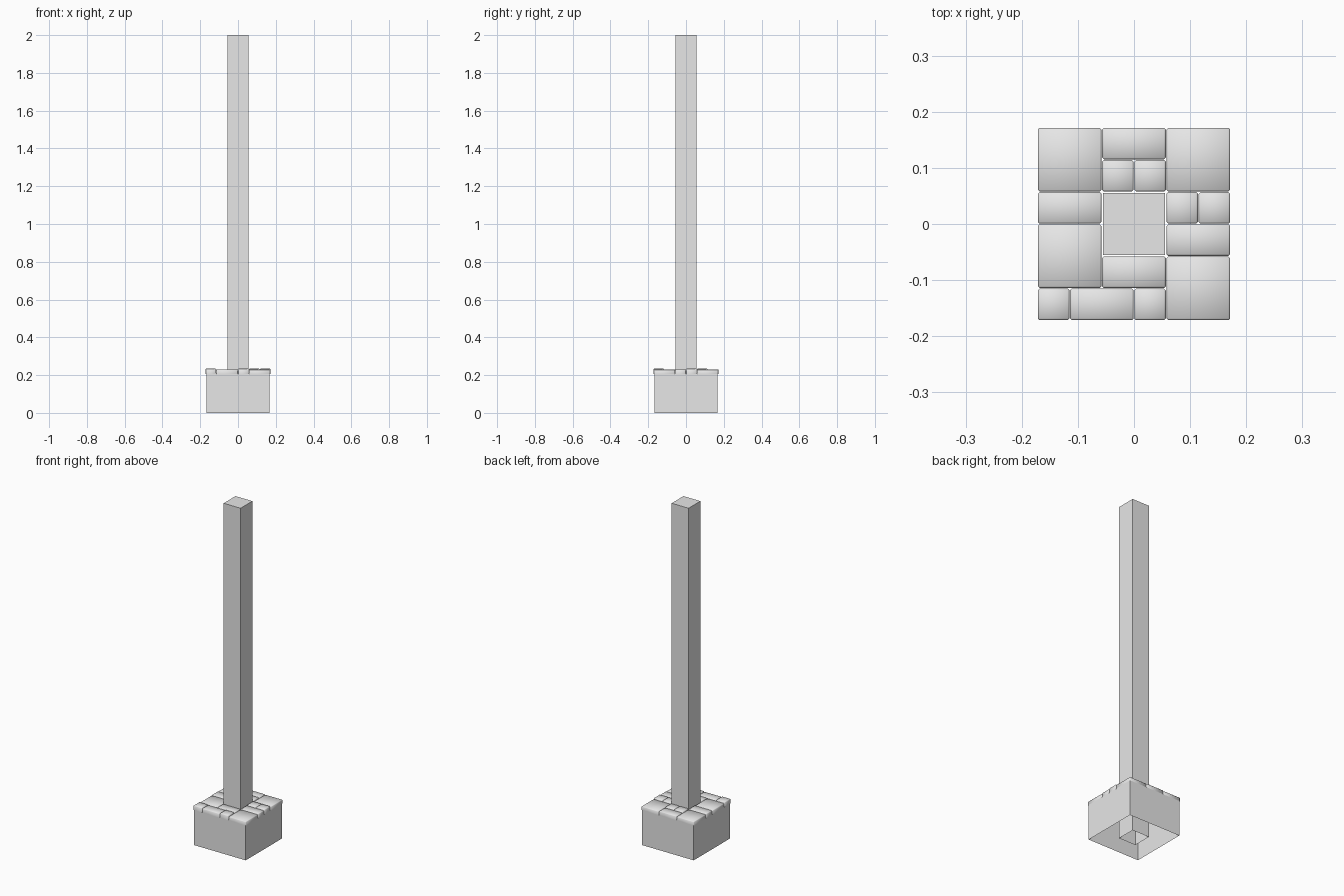
import bpy, bmesh

cube = bpy.data.objects.get("Cube")
if cube:
    bpy.data.objects.remove(cube, do_unlink=True)

stone = bpy.data.materials.new("light_grey_stone")
stone.use_nodes = True
GREY = (0.8, 0.8, 0.8, 1)
stone.diffuse_color = GREY
stone.node_tree.nodes["Principled BSDF"].inputs["Base Color"].default_value = GREY


def block(name, x0, x1, y0, y1, z0, z1, bevel=0, open_top=False):
    """Box shell with an open underside and optional worn edges."""
    bm = bmesh.new()
    bmesh.ops.create_cube(bm, size=1)
    for v in bm.verts:
        v.co.x = x1 if v.co.x > 0 else x0
        v.co.y = y1 if v.co.y > 0 else y0
        v.co.z = z1 if v.co.z > 0 else z0
    bm.normal_update()
    gone = [f for f in bm.faces
            if f.normal.z < -0.5 or (open_top and f.normal.z > 0.5)]
    bmesh.ops.delete(bm, geom=gone, context='FACES')
    if bevel:
        edges = [e for e in bm.edges if not e.is_boundary]
        bmesh.ops.bevel(bm, geom=edges, offset=bevel, segments=1,
                        profile=0.5, affect='EDGES')
        for f in bm.faces:
            f.smooth = True
    mesh = bpy.data.meshes.new(name)
    bm.to_mesh(mesh)
    bm.free()
    mesh.materials.append(stone)
    obj = bpy.data.objects.new(name, mesh)
    bpy.context.collection.objects.link(obj)
    return obj


# Tall square column and hollow plinth walls
block("column", -0.055, 0.055, -0.055, 0.055, 0, 2)
block("plinth_walls", -0.168, 0.168, -0.168, 0.168, 0, 0.21, open_top=True)

# Paving on a six by six grid: column, row, width, depth
UNIT = 0.0573
GAP = 0.0006
HALF = 3 * UNIT
SLABS = [
    (0, 4, 2, 2), (4, 4, 2, 2), (0, 1, 2, 2), (4, 0, 2, 2),
    (2, 5, 2, 1), (0, 3, 2, 1), (4, 2, 2, 1), (2, 1, 2, 1), (1, 0, 2, 1),
    (2, 4, 1, 1), (3, 4, 1, 1), (4, 3, 1, 1), (5, 3, 1, 1),
    (0, 0, 1, 1), (3, 0, 1, 1),
]
# Smaller slabs stand slightly prouder
TOP = {4: 0.229, 2: 0.231, 1: 0.234}
for i, (c, r, w, d) in enumerate(SLABS):
    x, y = c * UNIT - HALF, r * UNIT - HALF
    block(f"paving_slab_{i + 1}", x + GAP, x + w * UNIT - GAP,
          y + GAP, y + d * UNIT - GAP, 0.207, TOP[w * d], bevel=0.003)
